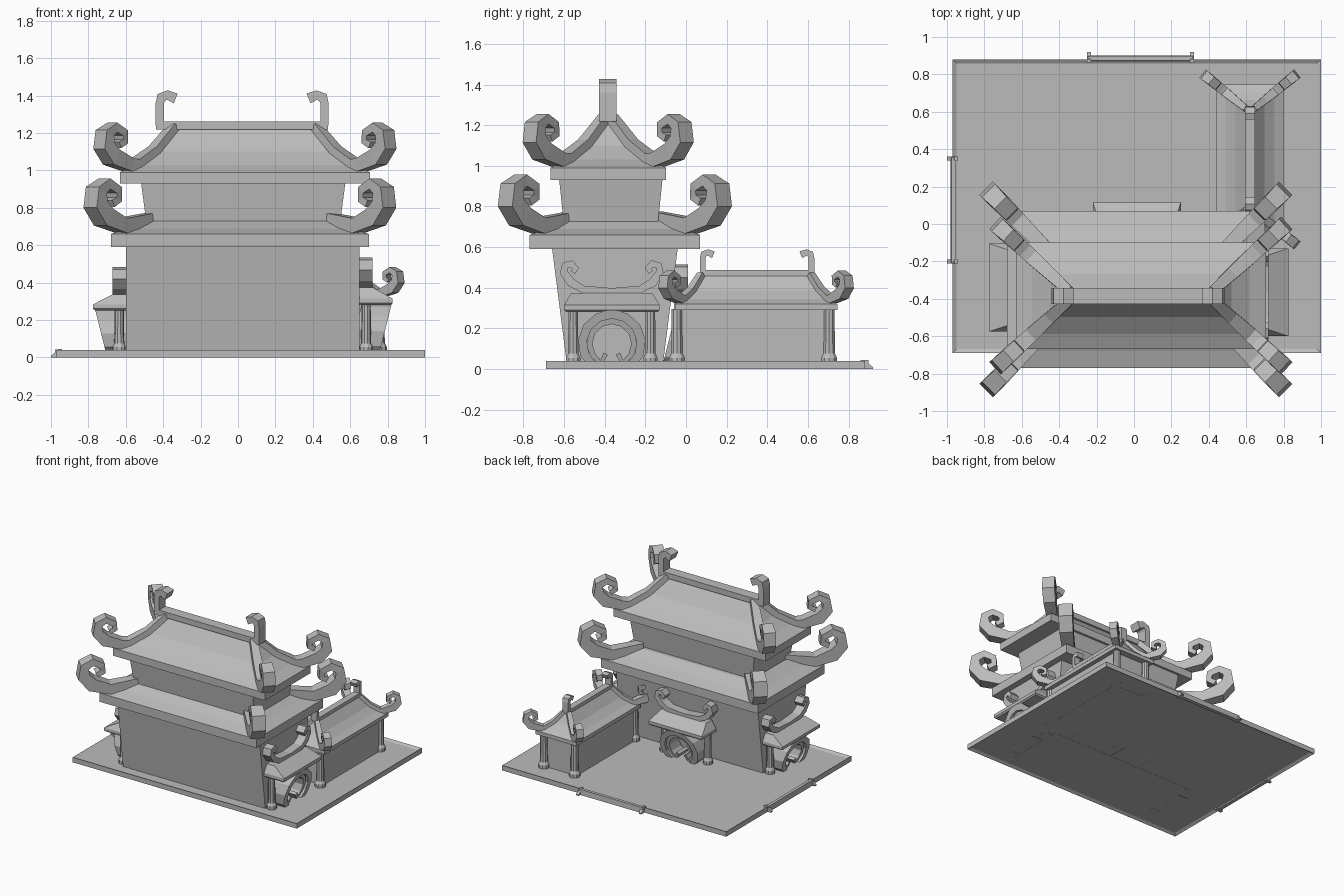
import bpy, bmesh, math
from mathutils import Vector

old = bpy.data.objects.get("Cube")
if old:
    bpy.data.objects.remove(old, do_unlink=True)

stone = bpy.data.materials.new("stone_grey")
stone.use_nodes = True
GREY = (0.5, 0.5, 0.5, 1)
stone.diffuse_color = GREY
stone.node_tree.nodes["Principled BSDF"].inputs["Base Color"].default_value = GREY


def finish(bm, name):
    bmesh.ops.recalc_face_normals(bm, faces=bm.faces)
    mesh = bpy.data.meshes.new(name)
    bm.to_mesh(mesh)
    bm.free()
    mesh.materials.append(stone)
    ob = bpy.data.objects.new(name, mesh)
    bpy.context.collection.objects.link(ob)
    return ob


def loft(name, rings):
    """Skin a closed solid through rings of equal vertex count."""
    bm = bmesh.new()
    loops = [[bm.verts.new(p) for p in ring] for ring in rings]
    n = len(loops[0])
    for a, b in zip(loops, loops[1:]):
        for i in range(n):
            j = (i + 1) % n
            bm.faces.new((a[i], a[j], b[j], b[i]))
    bm.faces.new(loops[0])
    bm.faces.new(loops[-1])
    return finish(bm, name)


def stack(name, cx, cy, levels):
    """Rectangles (half x, half y, z, shift x, shift y) stacked upwards."""
    rings = []
    for hx, hy, z, *shift in levels:
        sx, sy = shift or (0, 0)
        rings.append([(cx + sx + i * hx, cy + sy + j * hy, z)
                      for i, j in ((-1, -1), (1, -1), (1, 1), (-1, 1))])
    return loft(name, rings)


def ribbon(name, origin, direction, path, lean=0):
    """Sweep a bar along (distance, z, half thickness, half width)."""
    d = Vector((direction[0], direction[1], 0)).normalized()
    side = Vector((-d.y, d.x, 0))
    base = Vector((origin[0], origin[1], 0))
    rings = []
    for i, (s, z, thick, wide) in enumerate(path):
        a, b = path[max(i - 1, 0)], path[min(i + 1, len(path) - 1)]
        ds, dz = b[0] - a[0], b[1] - a[1]
        length = math.hypot(ds, dz)
        ring = []
        for u, w in ((-1, -1), (1, -1), (1, 1), (-1, 1)):
            ps = s - dz / length * thick * u
            pz = max(z + ds / length * thick * u, 0.012)
            ring.append(base + d * ps + side * (w * wide + lean * pz)
                        + Vector((0, 0, pz)))
        rings.append(ring)
    return loft(name, rings)


def pillar(name, x, y, top, r=0.027):
    rings = []
    for k, z in ((1.35, 0.012), (1.35, 0.055), (1, 0.075), (0.9, top)):
        rings.append([(x + r * k * math.cos(t * math.tau / 10),
                       y + r * k * math.sin(t * math.tau / 10), z) for t in range(10)])
    return loft(name, rings)


# Curled eave tip, measured from the eave corner
TIP = [(-.06, .04, .035, .04), (.06, .08, .045, .045), (.115, .14, .04, .045),
       (.11, .21, .03, .045), (.055, .24, .025, .04), (-.005, .21, .022, .04),
       (-.01, .165, .02, .035), (.03, .145, .018, .035)]
# Concave roof slope: fraction inwards, fraction upwards
SLOPE = [(0, 0), (0.3, 0.17), (0.64, 0.47), (1, 1)]


def tips(name, cx, cy, hx, hy, z, k, heading, lead):
    curl = [(s * k, z + h * k, t * k, w * k) for s, h, t, w in TIP]
    for i in (-1, 1):
        for j in (-1, 1):
            label = f"{name}_{'left' if i > 0 else 'right'}_{'back' if j > 0 else 'front'}"
            ribbon(label, (cx + i * hx, cy + j * hy),
                   (i * heading[0], j * heading[1]), lead + curl)


def hip_roof(name, cx, cy, eave, ridge, z0, z1, z2, k):
    hx, hy = eave
    rx, ry = ridge
    levels = [(hx, hy, z0)]
    levels += [(hx + (rx - hx) * t, hy + (ry - hy) * t, z1 + (z2 - z1) * h) for t, h in SLOPE]
    stack(name, cx, cy, levels)
    run = math.hypot(hx - rx, hy - ry)
    lead = [(-run * t, z1 + (z2 - z1) * h + 0.01 * k, 0.022 * k, 0.045 * k - 0.018 * k * t)
            for t, h in reversed(SLOPE[1:])]
    tips(name + "_tip", cx, cy, hx, hy, z1, k, (hx - rx, hy - ry), lead)


def ridge_bar(name, cx, cy, direction, half, z, k):
    end = [(half - .02 * k, .02, .022, .042), (half - .02 * k, .14, .022, .042),
           (half - .028 * k, .17, .027, .042), (half - .06 * k, .183, .025, .042),
           (half - .105 * k, .165, .028, .042)]
    end = [(s, z + h * k, t * k, w * k) for s, h, t, w in end]
    for label, m in (("a", 1), ("b", -1)):
        ribbon(f"{name}_hook_{label}", (cx, cy), [m * c for c in direction], end)
    ribbon(name, (cx, cy), direction,
           [(m * half, z + 0.02 * k, 0.022 * k, 0.042 * k) for m in (-1, 1)])


def porch(name, x, y, out, kz):
    """Small gate porch standing against a wall, opening towards out."""
    along = (out[1], -out[0])

    def slab(half, depth, z):
        h = depth / 2
        hx, hy = (h, half) if out[0] else (half, h)
        return hx, hy, z * kz, out[0] * h, out[1] * h

    stack(name + "_roof", x, y, [slab(.225, .165, .28), slab(.235, .175, .29),
                                 slab(.235, .175, .315), slab(.2, .07, .375)])
    # Upturned horn ornament on the roof
    half = [(.14, .392, .018), (.2, .425, .022), (.237, .475, .02), (.23, .51, .018),
            (.2, .518, .018), (.178, .495, .016), (.192, .475, .013)]
    left = [(-s, z, t) for s, z, t in reversed(half)]
    horn = [(s, z * kz, t, .035) for s, z, t in left + [(0, .38, .018)] + half]
    ribbon(name + "_horns", (x + out[0] * .035, y + out[1] * .035), along, horn)
    # Round gate frame leaning outwards, with a curled inner frame
    for label, r, thick, wide, reach in (("frame", .145, .022, .08, 140),
                                         ("inner_frame", .11, .014, .06, 150)):
        path = []
        for i in range(11):
            a = math.radians(-reach + 2 * reach * i / 10)
            path.append((r * math.sin(a), (.125 + r * math.cos(a)) * kz, thick, wide))
        if label == "inner_frame":
            path = [(-.03, .075 * kz, .012, wide)] + path + [(.03, .075 * kz, .012, wide)]
        ribbon(f"{name}_{label}", (x + out[0] * .02, y + out[1] * .02), along, path, 0.25)
    for label, m in (("a", 1), ("b", -1)):
        pillar(f"{name}_pillar_{label}", x + out[0] * .035 + m * along[0] * .19,
               y + out[1] * .035 + m * along[1] * .19, .285 * kz)


# Ground plate: rim with a recessed floor above and below
bm = bmesh.new()
bmesh.ops.create_cube(bm, size=1)
for v in bm.verts:
    v.co = (0.015 + v.co.x * 1.97, 0.095 + v.co.y * 1.57, 0.02 + v.co.z * 0.04)
caps = [f for f in bm.faces if abs(f.normal.z) > 0.9]
bmesh.ops.inset_individual(bm, faces=caps, thickness=0.03, depth=-0.013)
finish(bm, "ground_plate")

# Low thresholds on the back and right edges
stack("back_threshold", 0.035, 0.885, [(.28, .015, 0), (.28, .012, .043)])
stack("right_threshold", -0.965, 0.075, [(.015, .28, 0), (.012, .28, .043)])
for label, m in (("a", -1), ("b", 1)):
    stack("back_threshold_post_" + label, 0.035 + m * .275, 0.89,
          [(.011, .03, 0), (.011, .03, .008), (.011, .01, .045, 0, -.02)])
    stack("right_threshold_post_" + label, -0.97, 0.075 + m * .275,
          [(.03, .011, 0), (.03, .011, .008), (.01, .011, .045, .02, 0)])

# Main hall
stack("lower_wall", 0.025, -0.35, [(.625, .235, .012), (.625, .31, .6)])
stack("lower_roof", 0.01, -0.35, [(.69, .42, .59), (.69, .42, .66), (.6, .33, .69),
                                  (.52, .24, .735)])
tips("lower_roof_tip", 0.01, -0.35, .68, .42, .66, 1.12, (1, 1),
     [(-.3, .735, .04, .035)])
stack("upper_wall", 0.028, -0.37, [(.515, .23, .7), (.547, .255, .94)])
hip_roof("upper_roof", 0.037, -0.383, (.668, .285), (.38, .02), .93, .99, 1.225, 1)
ridge_bar("main_ridge", 0.022, -0.385, (1, 0), .46, 1.22, 1)

# Side hall
stack("side_hall_wall", 0.62, 0.335, [(.145, .36, .012), (.145, .36, .3)])
hip_roof("side_hall_roof", 0.62, 0.345, (.18, .4), (.02, .27), .29, .32, .46, .62)
ridge_bar("side_hall_ridge", 0.62, 0.35, (0, 1), .28, .46, .62)
for i, x in enumerate((0.485, 0.755)):
    for j, y in enumerate((-0.045, 0.705)):
        pillar(f"side_hall_pillar_{i}_{j}", x, y, .295, .03)

# Gate porches on three sides of the main hall
porch("left_porch", 0.65, -0.365, (1, 0), 1)
porch("right_porch", -0.6, -0.34, (-1, 0), 0.9)
porch("back_porch", 0.015, -0.06, (0, 1), 0.96)
